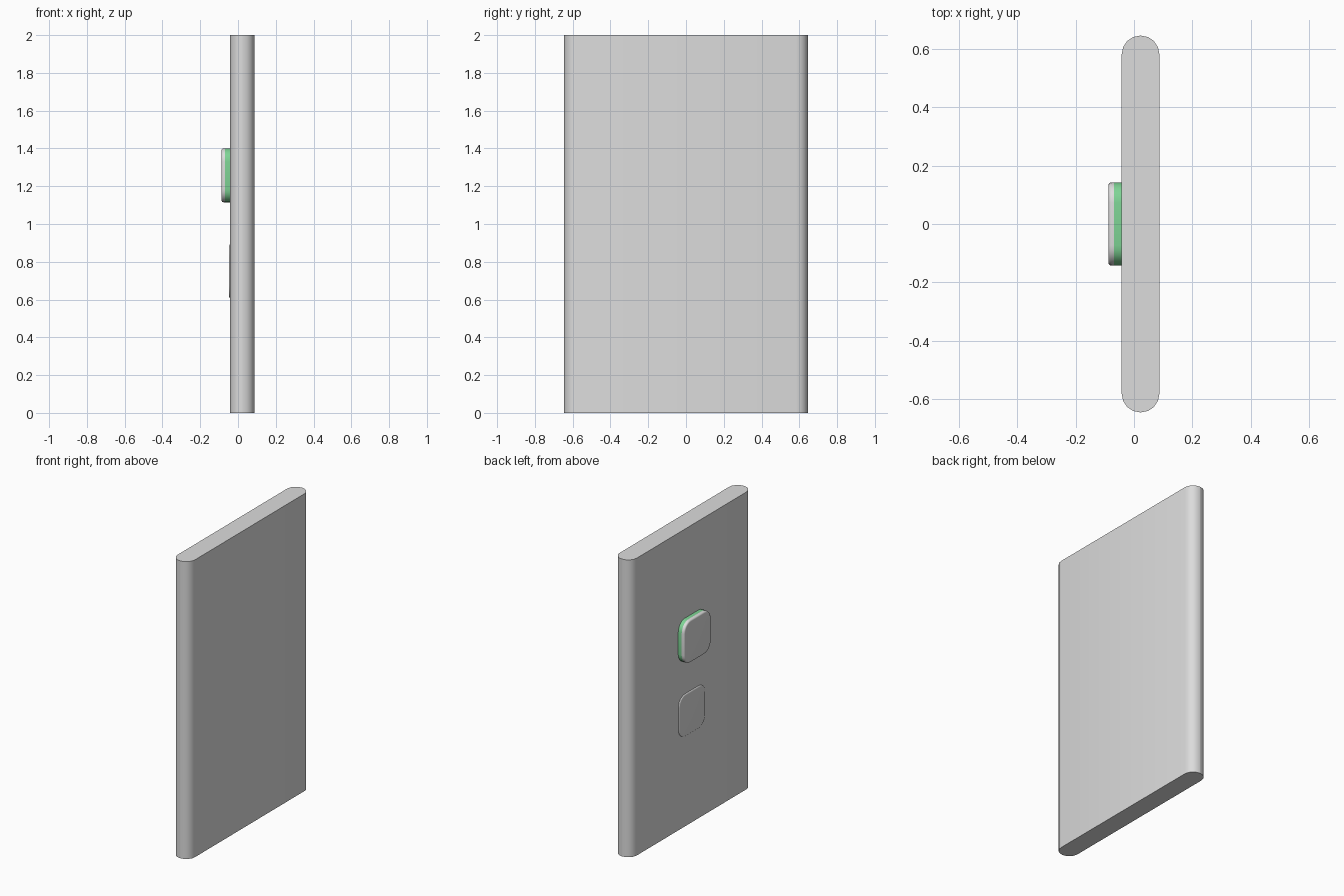
import bpy, bmesh, math

if "Cube" in bpy.data.objects:
    bpy.data.objects.remove(bpy.data.objects["Cube"], do_unlink=True)


def material(name, rgb):
    m = bpy.data.materials.new(name)
    m.use_nodes = True
    m.diffuse_color = (*rgb, 1)
    m.node_tree.nodes["Principled BSDF"].inputs["Base Color"].default_value = (*rgb, 1)
    return m


GREY = material("light grey plastic", (0.72, 0.72, 0.72))
GREEN = material("soft green", (0.21, 0.66, 0.30))


def rounded_rect(half_a, half_b, radius, segments):
    """Outline of a rectangle with rounded corners, anticlockwise."""
    points = []
    corners = ((1, 1), (-1, 1), (-1, -1), (1, -1))
    for i, (sa, sb) in enumerate(corners):
        for s in range(segments + 1):
            t = math.pi / 2 * (i + s / segments)
            points.append((sa * (half_a - radius) + radius * math.cos(t),
                           sb * (half_b - radius) + radius * math.sin(t)))
    return points


def loft(name, rings, mat):
    """Skin a stack of equal rings of 3D points and close both ends."""
    bm = bmesh.new()
    loops = [[bm.verts.new(p) for p in ring] for ring in rings]
    for low, high in zip(loops, loops[1:]):
        for i in range(len(low)):
            j = (i + 1) % len(low)
            bm.faces.new((low[i], low[j], high[j], high[i]))
    bm.faces.new(loops[0][::-1])
    bm.faces.new(loops[-1])
    bmesh.ops.remove_doubles(bm, verts=bm.verts, dist=1e-5)
    bmesh.ops.recalc_face_normals(bm, faces=bm.faces)
    mesh = bpy.data.meshes.new(name)
    bm.to_mesh(mesh)
    bm.free()
    obj = bpy.data.objects.new(name, mesh)
    bpy.context.collection.objects.link(obj)
    mesh.materials.append(mat)
    bpy.ops.object.select_all(action='DESELECT')
    obj.select_set(True)
    bpy.context.view_layer.objects.active = obj
    bpy.ops.object.shade_smooth_by_angle(angle=math.radians(40))
    return obj


# Wall plate: tall slab with fully rounded long edges
PLATE_X, HALF_T, HALF_W = 0.0225, 0.0645, 0.646
outline = rounded_rect(HALF_T, HALF_W, HALF_T - 0.0005, 4)
loft("wall_plate", [[(PLATE_X + a, b, z) for a, b in outline] for z in (0, 2)], GREY)


def button_rings(z, profile):
    """Rounded-square rings facing -x, from (x, inset) pairs."""
    return [[(x, a, z + b) for a, b in
             rounded_rect(0.143 - inset, 0.143 - inset, 0.07 - inset, 6)]
            for x, inset in profile]


def button_cap(name, z, front, depth):
    """Cap with a softly rounded front rim."""
    r = 0.011
    rim = [(front + r * (1 - math.sin(t)), r * (1 - math.cos(t)))
           for t in (math.pi / 2 * k / 4 for k in range(5))]
    loft(name, button_rings(z, [(front + depth, 0)] + rim), GREY)


# Upper button stands out on a green band; lower button is pressed in
loft("upper_button_band", button_rings(1.258, [(-0.03, 0), (-0.068, 0)]), GREEN)
button_cap("upper_button_cap", 1.258, -0.0875, 0.0195)
button_cap("lower_button_cap", 0.75, -0.048, 0.0195)
